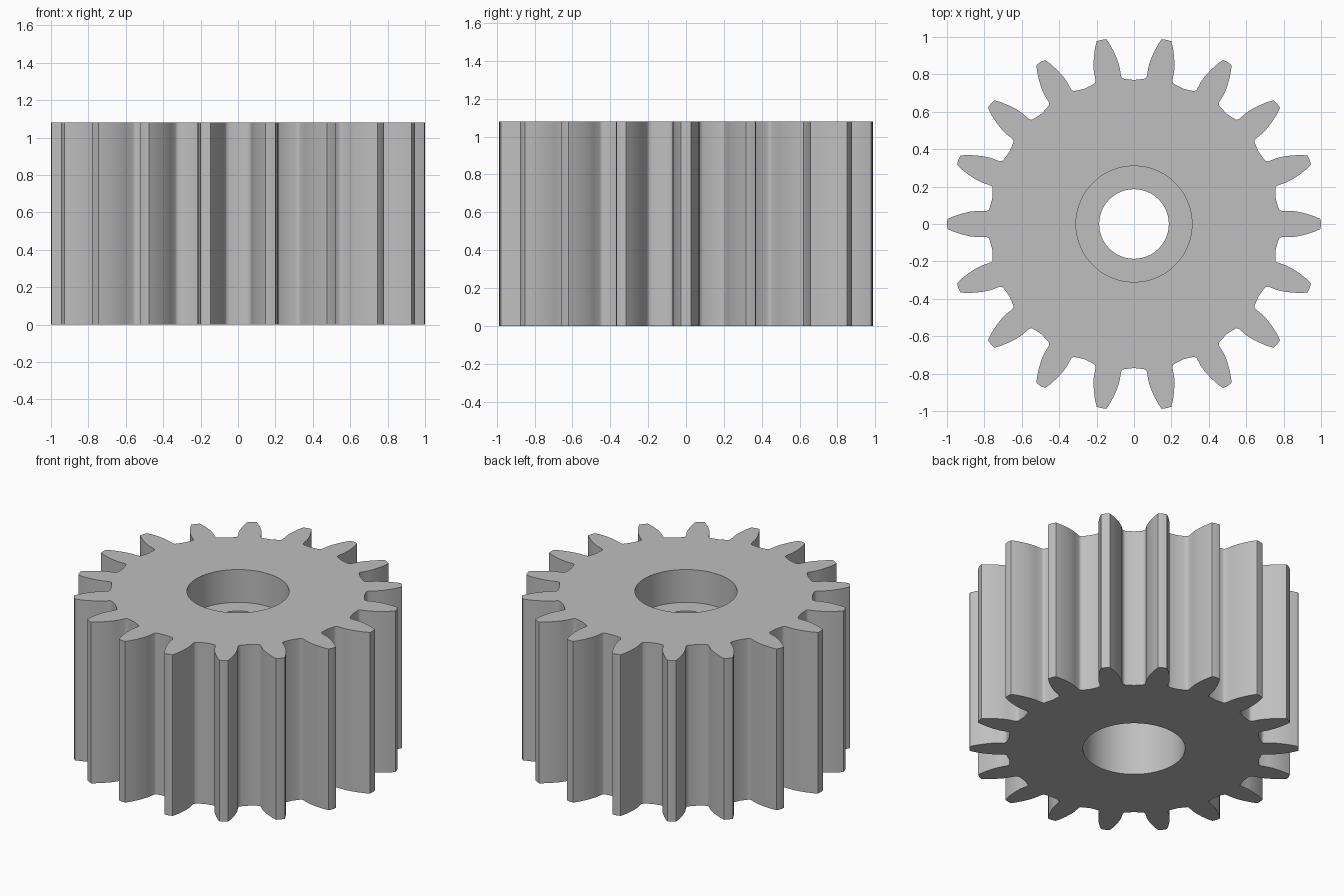
import bpy, bmesh, math

cube = bpy.data.objects.get("Cube")
if cube:
    bpy.data.objects.remove(cube, do_unlink=True)

TEETH = 18
HEIGHT = 1.08
BORE, SHAFT = 0.31, 0.186
LEDGE_TOP, LEDGE_BOTTOM = 0.86, 0.62
PITCH = 2 * math.pi / TEETH

# Half tooth profile as (outward, sideways), from tip centre to gap centre
gap = (0.77 * math.cos(PITCH / 2), 0.77 * math.sin(PITCH / 2))
half = [(1.0, 0.0), (0.997, 0.027), (0.965, 0.041), (0.925, 0.054),
        (0.88, 0.065), (0.84, 0.07), (0.79, 0.069), (0.777, 0.075),
        (0.771, 0.09), gap]
last = len(half) - 1


def tooth_ring():
    """Outline of the whole gear, one mirrored tooth repeated."""
    points = []
    for t in range(TEETH):
        c, s = math.cos(t * PITCH), math.sin(t * PITCH)
        for k in range(1 - last, last + 1):
            u, v = half[abs(k)]
            v = math.copysign(v, k)
            points.append((u * c - v * s, u * s + v * c))
    return points


def round_ring(radius):
    """Circle with the same number of points, lined up with the teeth."""
    step = PITCH / (2 * last)
    return [(radius * math.cos((t * 2 * last + k) * step),
             radius * math.sin((t * 2 * last + k) * step))
            for t in range(TEETH) for k in range(1 - last, last + 1)]


# Loft closed rings: outside, top face, upper bore, ledge, lower bore, underside
outline, bore, shaft = tooth_ring(), round_ring(BORE), round_ring(SHAFT)
section = [(outline, 0), (outline, HEIGHT), (bore, HEIGHT), (bore, LEDGE_TOP),
           (shaft, LEDGE_TOP), (shaft, LEDGE_BOTTOM), (bore, LEDGE_BOTTOM),
           (bore, 0)]
bm = bmesh.new()
rings = [[bm.verts.new((x, y, z)) for x, y in ring] for ring, z in section]
for a, b in zip(rings, rings[1:] + rings[:1]):
    for i in range(len(a)):
        j = (i + 1) % len(a)
        bm.faces.new((a[i], a[j], b[j], b[i]))
bmesh.ops.recalc_face_normals(bm, faces=bm.faces)
mesh = bpy.data.meshes.new("spur_gear")
bm.to_mesh(mesh)
bm.free()

# Plain grey metal
grey = bpy.data.materials.new("grey_metal")
grey.use_nodes = True
colour = (0.52, 0.52, 0.52, 1)
grey.diffuse_color = colour
grey.node_tree.nodes["Principled BSDF"].inputs["Base Color"].default_value = colour
mesh.materials.append(grey)

gear = bpy.data.objects.new("spur_gear", mesh)
bpy.context.collection.objects.link(gear)
bpy.ops.object.select_all(action='DESELECT')
gear.select_set(True)
bpy.context.view_layer.objects.active = gear
bpy.ops.object.shade_smooth_by_angle(angle=math.radians(45))
